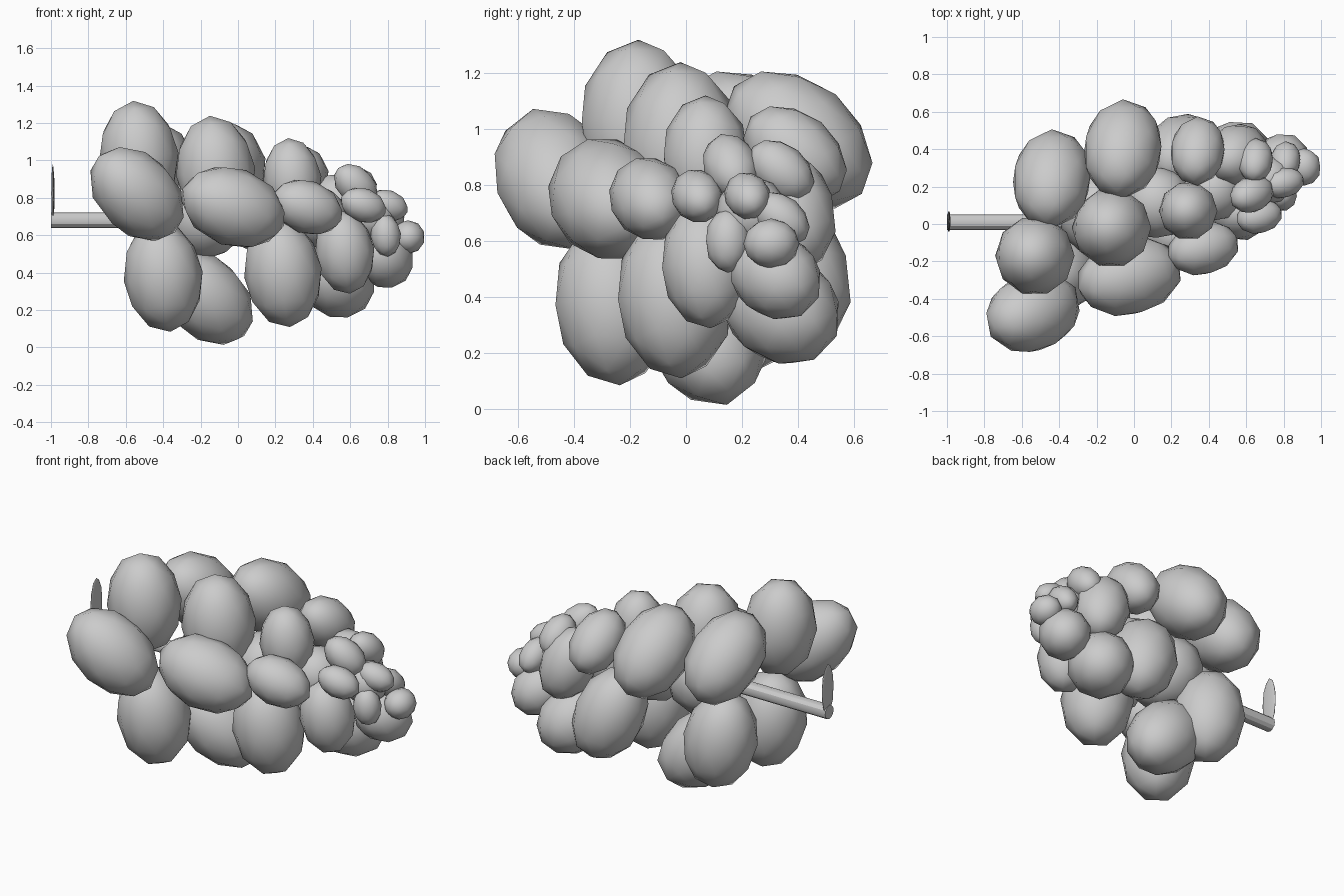
import bpy
from mathutils import Vector

if "Cube" in bpy.data.objects:
    bpy.data.objects.remove(bpy.data.objects["Cube"])


def ball(name, centre, axis, a, b):
    """Low-poly ellipsoid: half-length a along axis, radius b across it."""
    bpy.ops.mesh.primitive_ico_sphere_add(subdivisions=2, radius=1, location=centre)
    ob = bpy.context.object
    ob.name = name
    ob.rotation_mode = 'QUATERNION'
    ob.rotation_quaternion = Vector(axis).to_track_quat('Z', 'Y')
    ob.scale = (b, b, a)
    for p in ob.data.polygons:
        p.use_smooth = True


def outer(x):
    """Upper berries shrink quickly toward the tip."""
    return max(.115, min(.3, .29 - .24 * x))


def under(x):
    """Lower berries stay larger toward the tip."""
    return min(.3, .345 - .21 * x)


def row(name, axis, size, *centres, fat=.71):
    """A row of berries that lean the same way, sized by position along the bunch."""
    for i, c in enumerate(centres, 1):
        a = size(c[0])
        ball(f"{name}_{i}", c, axis, a, a * fat)


# Front row, leaning along the bunch
row("front_berry", (.9, .22, -.33), outer,
    (-.025, -.28, .75), (.37, -.13, .75), (.67, .04, .76), (.8, .22, .76))

# Slanted berries: outer front, lowest, tip
row("slanted_berry", (.67, .28, -.67), outer,
    (-.54, -.47, .82), (-.17, .07, .265), (.63, .16, .865))

# Upright crown row and the tip
row("crown_berry", (-.1, 0, 1), outer,
    (-.53, -.17, 1.02), (-.12, -.02, .94), (.29, .07, .9), (.79, .15, .6))

# Back row, leaning toward the middle
row("back_berry", (-.1, -.75, .63), outer,
    (-.44, .24, .96), (-.06, .4, .96), (.34, .39, .91), (.65, .34, .85), (.81, .34, .68))

# Hanging berries underneath
row("hanging_berry", (.13, .08, -1), under,
    (-.4, -.26, .38), (-.38, .2, .42), (.24, -.04, .4), (.57, .07, .51))
row("rounded_berry", (.5, .7, -.5), under, (.53, .34, .36), (.78, .32, .475), fat=.84)
row("rear_berry", (-.3, -.25, .9), under, (.26, .38, .48), (.55, .37, .71))
ball("end_berry", (.91, .305, .59), (0, 1, 0), .1, .09)

# Tapering inner berries along the middle
for i in range(4):
    x, r = -.18 + .3 * i, .23 - .033 * i
    ball(f"inner_berry_{i + 1}", (x, .09 + .2 * x, .7), (1, 0, 0), r, r)

# Stalk running into the bunch
bpy.ops.mesh.primitive_cylinder_add(vertices=12, radius=.042, depth=.7,
                                    location=(-.65, .01, .68), rotation=(0, 1.5708, 0))
bpy.context.object.name = "stalk"
bpy.ops.object.shade_smooth_by_angle()

# Thin oval leaf standing at the stalk end
ball("leaf", (-.99, .013, .82), (0, 0, 1), .16, .058)
bpy.context.object.scale.x = .009
